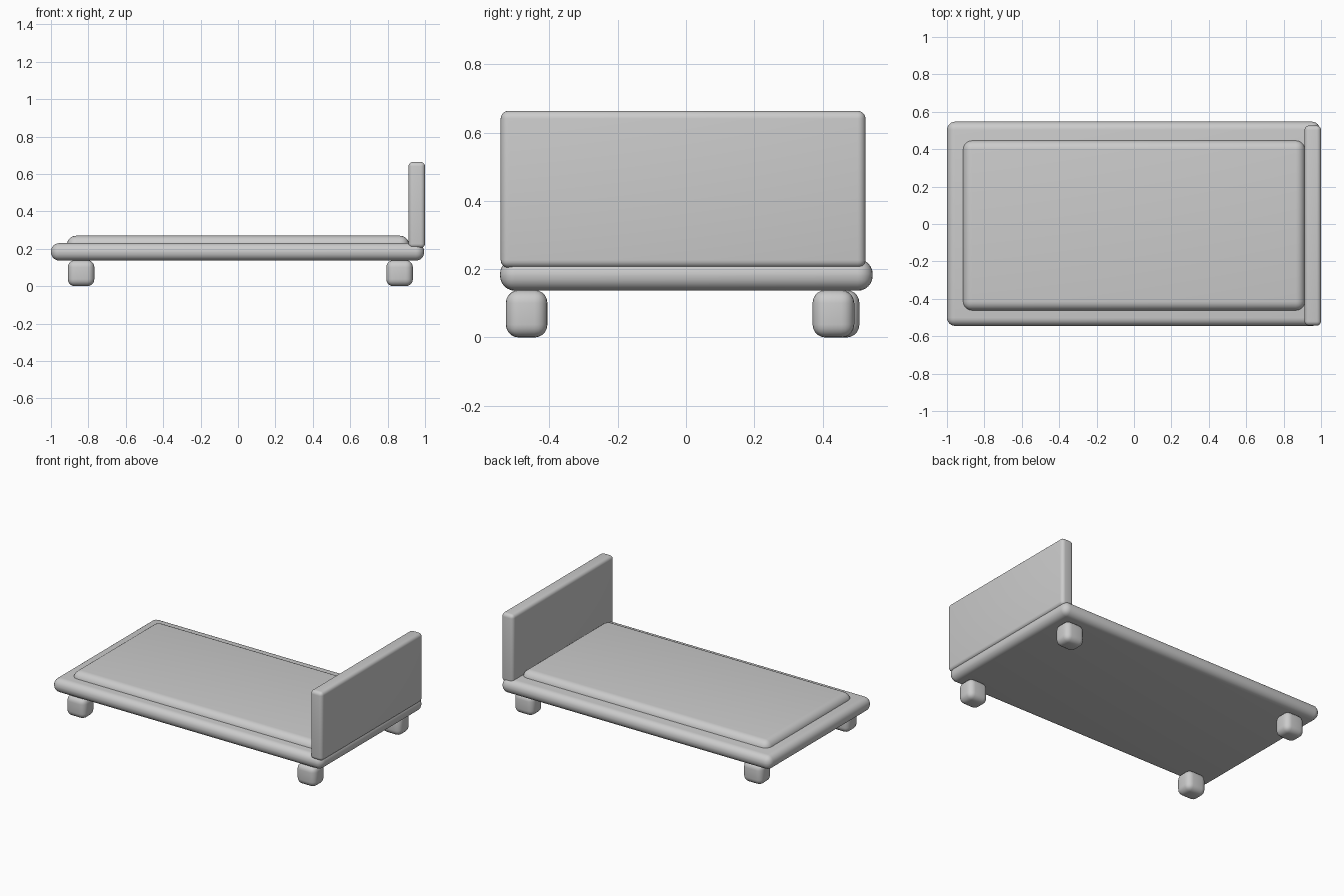
import bpy
import math

if "Cube" in bpy.data.objects:
    bpy.data.objects.remove(bpy.data.objects["Cube"])


def rounded_box(name, lo, hi, radius, segments=5):
    """Box between two corners with rounded edges and smooth shading."""
    centre = [(a + b) / 2 for a, b in zip(lo, hi)]
    size = [b - a for a, b in zip(lo, hi)]
    bpy.ops.mesh.primitive_cube_add(size=1, location=centre)
    ob = bpy.context.object
    ob.name = name
    ob.scale = size
    bpy.ops.object.transform_apply(location=False, rotation=False, scale=True)
    bevel = ob.modifiers.new("rounding", "BEVEL")
    bevel.width = radius
    bevel.segments = segments
    bpy.ops.object.modifier_apply(modifier=bevel.name)
    bpy.ops.object.shade_smooth_by_angle(angle=math.radians(40))
    return ob


# Platform with half-round edges
rounded_box("bed_frame", (-1.0, -0.545, 0.137), (0.995, 0.547, 0.23), 0.044, 6)

# Mattress sunk into the platform
rounded_box("mattress", (-0.915, -0.463, 0.165), (0.915, 0.447, 0.27), 0.05, 6)

# Upright board at the head end
rounded_box("headboard", (0.912, -0.543, 0.204), (1.0, 0.526, 0.664), 0.023)

# Four stubby feet
feet = {
    "foot_head_front": (0.864, -0.467),
    "foot_head_back": (0.864, 0.432),
    "foot_tail_front": (-0.839, -0.467),
    "foot_tail_back": (-0.839, 0.447),
}
for name, (x, y) in feet.items():
    rounded_box(name, (x - 0.071, y - 0.061, 0.0), (x + 0.071, y + 0.061, 0.139), 0.038)
